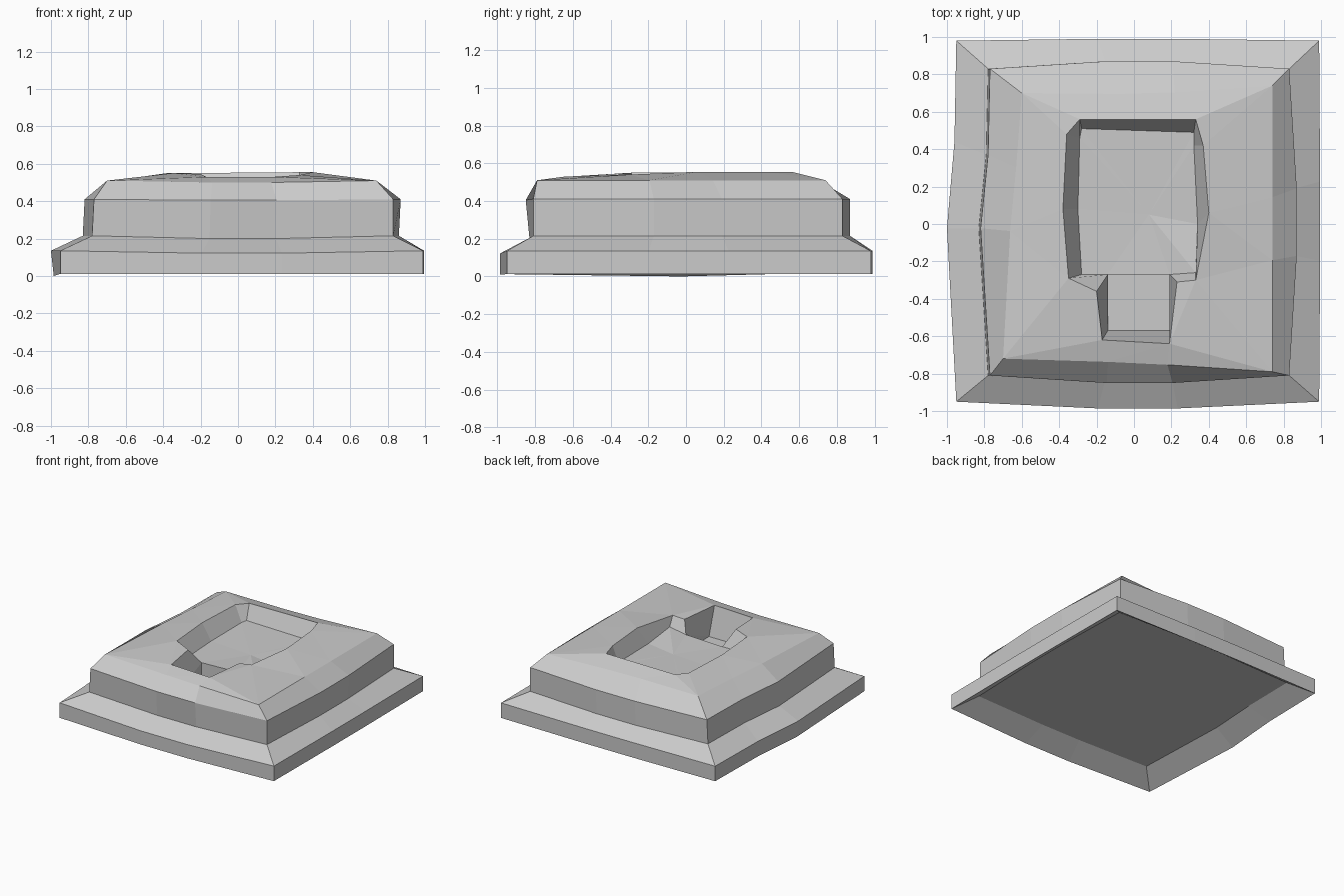
import bpy, bmesh
from mathutils import Vector

if "Cube" in bpy.data.objects:
    bpy.data.objects.remove(bpy.data.objects["Cube"])


def ring(corners, bulges, z, mid_z, left_z=None):
    """Counter-clockwise 12-point outline: front-left, front-right, back-right, back-left."""
    pts = []
    for i in range(4):
        a, b = Vector(corners[i]), Vector(corners[(i + 1) % 4])
        d = (b - a).normalized()
        out = Vector((d.y, -d.x)) * bulges[i]
        pts.append((a.x, a.y, z))
        for t in ((.39, .61) if i < 3 else (.28, .52)):
            p = a.lerp(b, t) + (out if i < 3 or t > .5 else out * .2)
            pts.append((p.x, p.y, mid_z if i == 0 else z))
    if left_z is not None:
        pts[11] = (pts[11][0] + .015, pts[11][1], left_z)
    return pts


def box(l, r, f, b):
    return [(l, f), (r, f), (r, b), (l, b)]


def finish(bm, name):
    me = bpy.data.meshes.new(name)
    bm.to_mesh(me)
    bm.free()
    ob = bpy.data.objects.new(name, me)
    bpy.context.collection.objects.link(ob)


def bridge(bm, lo, hi):
    n = len(lo)
    for i in range(n):
        j = (i + 1) % n
        bm.faces.new((lo[i], lo[j], hi[j], hi[i]))


# Worn stone body: recessed underside, plinth, sloping ledge, block wall, worn shoulder
foot = box(-.95, .99, -.95, .98)
outlines = [
    ring(box(-.80, .84, -.81, .83), (.02, .02, .02, .03), .115, .115),
    ring(foot, (.036, .005, .01, .05), .012, .01, 0),
    ring(foot, (.036, .005, .01, .05), .135, .122),
    ring(box(-.78, .83, -.81, .83), (.02, .03, .04, .05), .215, .2),
    ring(box(-.77, .83, -.81, .83), (.04, .04, .04, .05), .41, .405),
    ring([(-.7, -.72), (.74, -.79), (.74, .74), (-.6, .7)], (-.01, 0, -.02, .01), .51, .50),
]
bm = bmesh.new()
loops = [[bm.verts.new(p) for p in o] for o in outlines]
for lo, hi in zip(loops, loops[1:]):
    bridge(bm, lo, hi)
bm.faces.new(loops[0][::-1])

# Hollow in the top: rim and floor outlines of the keyhole-shaped pit
rim_pts = [(-.17, -.62, .53), (.19, -.64, .53), (.23, -.31, .53), (.33, -.30, .54),
           (.40, .06, .555), (.37, .42, .555), (.33, .56, .555), (-.29, .56, .55),
           (-.36, .48, .55), (-.38, .08, .55), (-.35, -.29, .55), (-.20, -.36, .545)]
deep = .30
floor_pts = [(-.14, -.57, deep), (.19, -.57, deep), (.19, -.27, .43), (.33, -.26, .46),
             (.34, .0, .42), (.32, .42, .43), (.32, .49, .43), (-.28, .51, .43),
             (-.29, .46, .43), (-.30, .08, .42), (-.28, -.27, .42), (-.14, -.27, .42)]
rim = [bm.verts.new(p) for p in rim_pts]
floor = [bm.verts.new(p) for p in floor_pts]
bridge(bm, rim, floor)

# Worn top surface between shoulder and rim
edges = []
for loop in (loops[-1], rim):
    for i, v in enumerate(loop):
        edges.append(bm.edges.get((v, loop[(i + 1) % len(loop)])))
bmesh.ops.triangle_fill(bm, edges=edges, use_beauty=True, normal=(0, 0, 1))

# Pit floor and the deeper front channel
apex = bm.verts.new((.08, .05, .42))
main = floor[2:]
for a, b in zip(main, main[1:] + main[:1]):
    bm.faces.new((a, b, apex))
da = bm.verts.new((-.14, -.27, deep))
db = bm.verts.new((.19, -.27, deep))
bm.faces.new((floor[1], db, floor[2]))
bm.faces.new((floor[0], floor[-1], da))
bm.faces.new((floor[2], db, da, floor[-1]))
bm.faces.new((floor[0], floor[1], db, da))
bmesh.ops.recalc_face_normals(bm, faces=bm.faces)
finish(bm, "stone_base")
